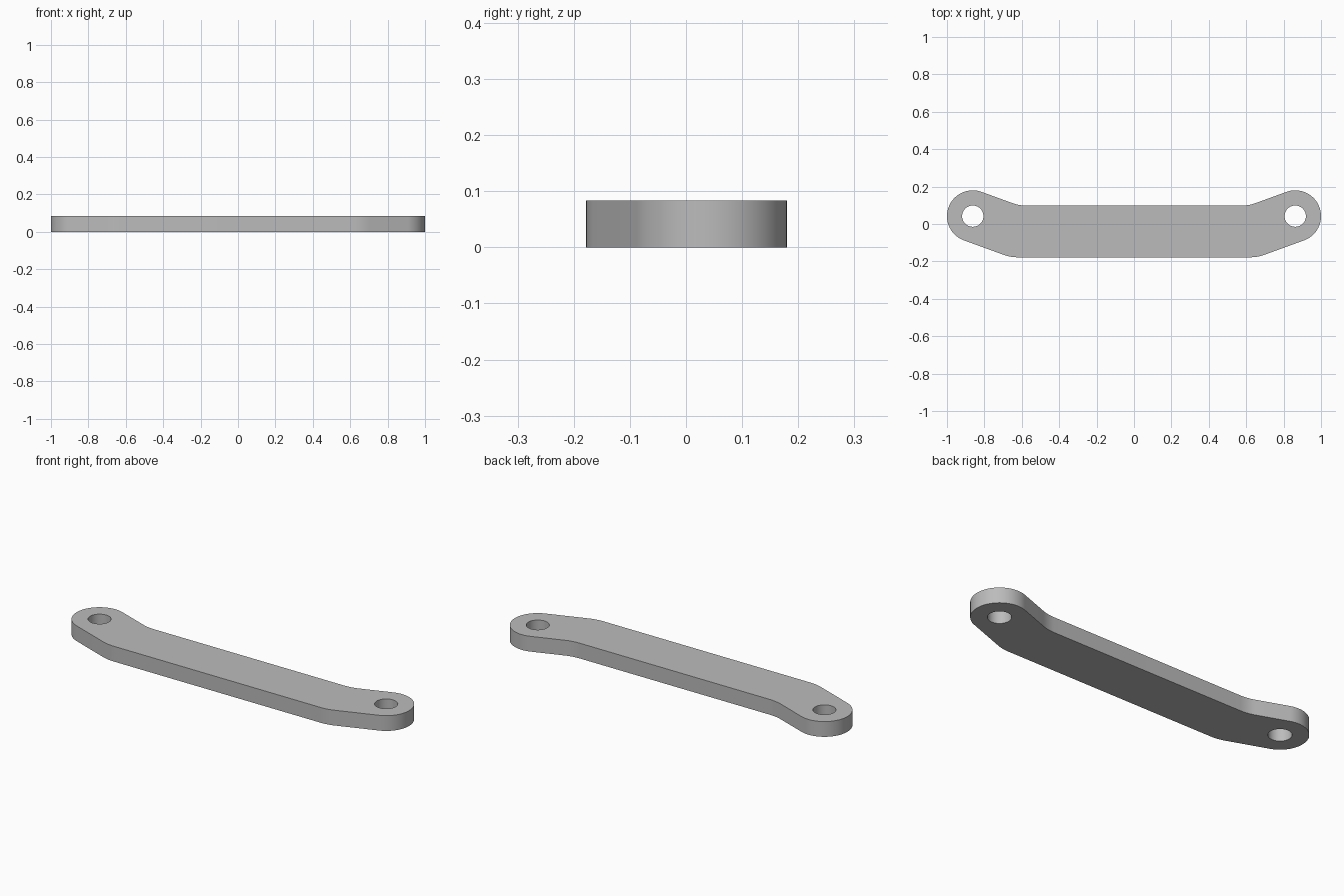
import bpy, bmesh
from math import sin, cos, tan, radians, pi
from mathutils import Vector

cube = bpy.data.objects.get("Cube")
if cube:
    bpy.data.objects.remove(cube, do_unlink=True)

THICK = 0.083
EYE = Vector((0.862, 0.042))      # centre of the end eye
EYE_R, HOLE_R = 0.138, 0.057
TOP_Y, BOTTOM_Y = 0.098, -0.178
TILT = radians(20)                # rise of the end arms
BEND_R = 0.23                     # rounding at the bends


def arc(centre, radius, start, end, steps):
    return [centre + radius * Vector((cos(a), sin(a)))
            for a in (start + (end - start) * i / steps for i in range(steps + 1))]


def bend_x(tangent, y):
    """Where the sloped edge through a tangent point meets a straight edge."""
    return tangent.x - (tangent.y - y) / tan(TILT)


# Right half of the outline, from the lower edge round to the upper edge
normal = Vector((sin(TILT), -cos(TILT)))
low_x = bend_x(EYE + EYE_R * normal, BOTTOM_Y)
high_x = bend_x(EYE - EYE_R * normal, TOP_Y)
setback = BEND_R * tan(TILT / 2)
half = arc(Vector((low_x - setback, BOTTOM_Y + BEND_R)), BEND_R, -pi / 2, TILT - pi / 2, 8)
half += arc(EYE, EYE_R, TILT - pi / 2, TILT + pi / 2, 40)
half += arc(Vector((high_x - setback, TOP_Y + BEND_R)), BEND_R, TILT - pi / 2, -pi / 2, 8)
outline = half + [Vector((-p.x, p.y)) for p in reversed(half)]

# Flat profile with two holes, extruded to the plate thickness
curve = bpy.data.curves.new("link_plate_profile", "CURVE")
curve.dimensions = "2D"
curve.fill_mode = "BOTH"
curve.extrude = THICK / 2
holes = [arc(Vector((s * EYE.x, EYE.y)), HOLE_R, 0, 2 * pi, 48)[:-1] for s in (-1, 1)]
for loop in [outline] + holes:
    spline = curve.splines.new("POLY")
    spline.points.add(len(loop) - 1)
    for point, p in zip(spline.points, loop):
        point.co = (p.x, p.y, 0, 1)
    spline.use_cyclic_u = True

plate = bpy.data.objects.new("link_plate", curve)
bpy.context.collection.objects.link(plate)
bpy.ops.object.select_all(action="DESELECT")
plate.select_set(True)
bpy.context.view_layer.objects.active = plate
bpy.ops.object.convert(target="MESH")
plate = bpy.context.object
plate.name = "link_plate"

# Join caps to walls and stand the plate on the ground
bm = bmesh.new()
bm.from_mesh(plate.data)
bmesh.ops.remove_doubles(bm, verts=bm.verts, dist=0.0001)
bmesh.ops.translate(bm, verts=bm.verts, vec=(0, 0, THICK / 2))
bmesh.ops.recalc_face_normals(bm, faces=bm.faces)
bm.to_mesh(plate.data)
bm.free()
bpy.ops.object.shade_smooth_by_angle(angle=radians(35))

# Plain grey metal
grey = bpy.data.materials.new("plain_grey")
grey.use_nodes = True
colour = (0.5, 0.5, 0.5, 1)
grey.diffuse_color = colour
grey.node_tree.nodes["Principled BSDF"].inputs["Base Color"].default_value = colour
plate.data.materials.clear()
plate.data.materials.append(grey)
